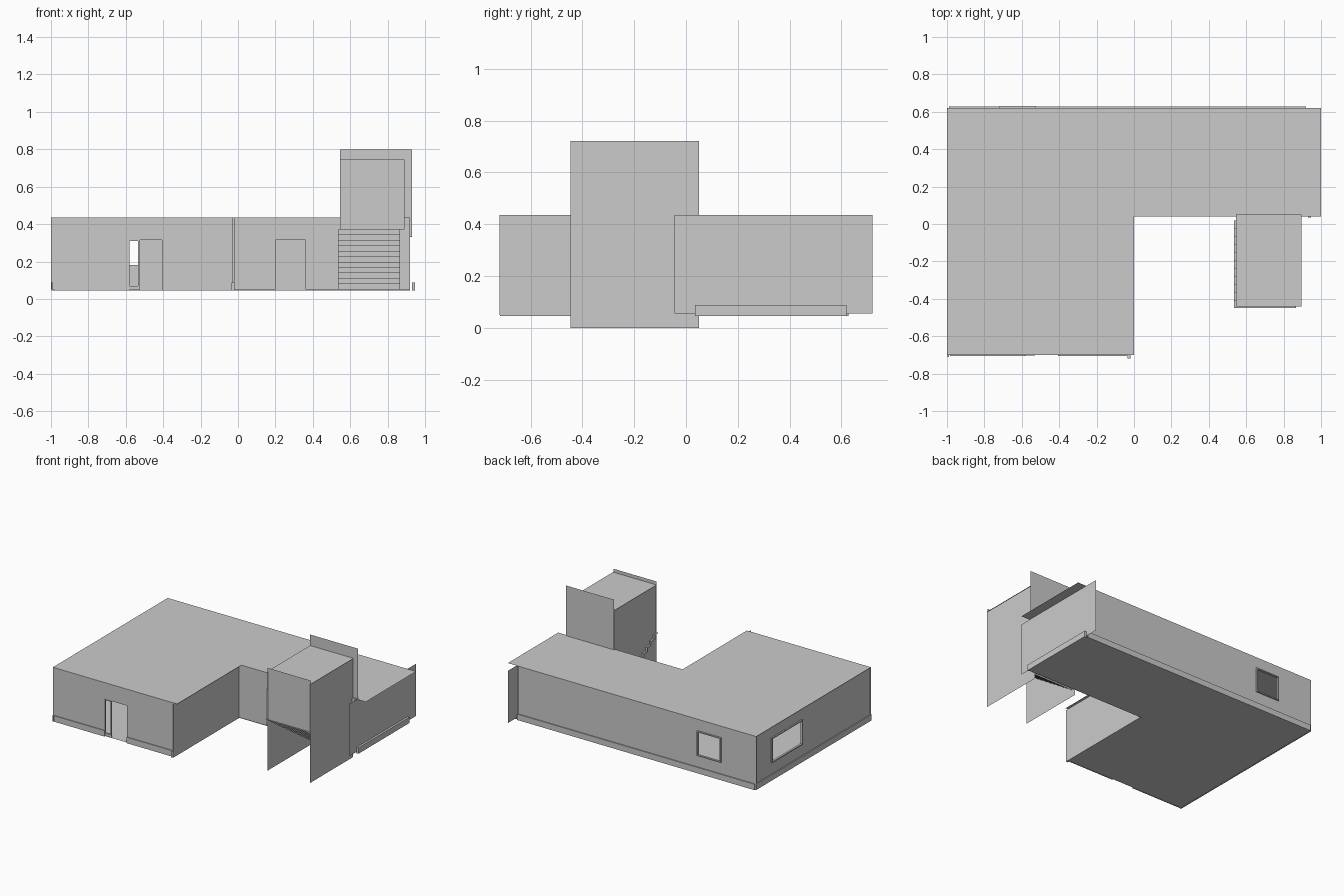
import bpy

if "Cube" in bpy.data.objects:
    bpy.data.objects.remove(bpy.data.objects["Cube"])


def add_mesh(name, verts, faces):
    me = bpy.data.meshes.new(name)
    me.from_pydata(verts, [], faces)
    me.update()
    ob = bpy.data.objects.new(name, me)
    bpy.context.collection.objects.link(ob)
    return ob


def sheet(name, axis, pos, u, v, holes=()):
    """Thin panel normal to an axis, with rectangular holes (u0, u1, v0, v1)."""
    us = sorted(set(u) | {c for h in holes for c in h[:2]})
    vs = sorted(set(v) | {c for h in holes for c in h[2:]})

    def point(a, b):
        co = [a, b]
        co.insert(axis, pos)
        return co

    verts = [point(a, b) for a in us for b in vs]
    n = len(vs)
    faces = []
    for i in range(len(us) - 1):
        for j in range(n - 1):
            a, b = (us[i] + us[i + 1]) / 2, (vs[j] + vs[j + 1]) / 2
            if any(h[0] < a < h[1] and h[2] < b < h[3] for h in holes):
                continue
            k = i * n + j
            faces.append((k, k + n, k + n + 1, k + 1))
    return add_mesh(name, verts, faces)


def box(name, x, y, z):
    verts = [(a, b, c) for a in x for b in y for c in z]
    faces = [(0, 1, 3, 2), (4, 6, 7, 5), (0, 4, 5, 1),
             (2, 3, 7, 6), (0, 2, 6, 4), (1, 5, 7, 3)]
    return add_mesh(name, verts, faces)


def frame(name, axis, depth, hole, t=0.008):
    """Four bars around an opening in a wall normal to x (0) or y (1)."""
    a, b, c, d = hole
    bars = [((a - t, a), (c - t, d + t)), ((b, b + t), (c - t, d + t)),
            ((a, b), (c - t, c)), ((a, b), (d, d + t))]
    for i, (u, z) in enumerate(bars):
        args = [u, z]
        args.insert(axis, depth)
        box(f"{name}_{i + 1}", *args)


X, Y, Z = 0, 1, 2
LOW, TOP = 0.05, 0.435

# L-shaped roof and floor
roof_l = [(-1, -.7), (0, -.7), (0, .04), (1, .04), (1, .62), (-1, .62)]
floor_l = [(-.99, -.7), (-.02, -.7), (-.02, .04), (.93, .04), (.93, .62), (-.99, .62)]
for name, outline, z in (("roof", roof_l, TOP), ("floor", floor_l, .047)):
    add_mesh(name, [(x, y, z) for x, y in outline], [tuple(range(6))])

# Openings
side_light = (-.58, -.535, .07, .31)
front_door = (-.525, -.405, LOW, .315)
wing_door = (.20, .36, LOW, .315)
back_window = (-.71, -.535, .18, .345)
left_window = (.09, .43, .18, .345)

# Outer walls
sheet("front_wall", Y, -.70, (-1, -.03), (LOW, TOP), [side_light, front_door])
sheet("wing_front_wall", Y, .04, (-.02, .92), (LOW, TOP), [wing_door])
sheet("back_wall", Y, .62, (-1, .92), (LOW, TOP), [back_window])
sheet("left_wall", X, -.99, (-.70, .62), (LOW, TOP), [left_window])
sheet("inner_side_wall", X, -.02, (-.72, .04), (LOW, TOP))
sheet("right_wall", X, .93, (-.045, .72), (.055, TOP))

# Window and side light frames
frame("back_window_frame", Y, (.615, .63), back_window)
frame("left_window_frame", X, (-1, -.985), left_window)
frame("side_light_frame", Y, (-.703, -.69), side_light, .005)

# Baseboards
base = (.045, .088)
box("front_baseboard_left", (-.985, -.58), (-.706, -.70), base)
box("front_baseboard_right", (-.405, -.03), (-.706, -.70), base)
box("back_baseboard", (-.99, .92), (.62, .627), base)
box("left_baseboard", (-.998, -.99), (-.71, .62), base)
box("inner_side_baseboard", (-.035, -.02), (-.718, .04), base)
box("right_baseboard", (.93, .945), (.035, .62), base)

# Stair tower panels and roof
sheet("tower_front_panel", Y, -.44, (.545, .89), (.37, .745))
sheet("tower_back_panel", Y, .05, (.545, .93), (.33, .80))
for name, x in (("left", .55), ("right", .89)):
    sheet(f"tower_{name}_wall", X, x, (-.445, .05), (0, .72))
sheet("tower_roof", Z, .72, (.545, .895), (-.44, .05))

# Open folded staircase rising toward the front
steps = 11
rise, run = .32 / steps, .47 / steps
profile = [(.02, LOW)]
for i in range(steps):
    y, z = profile[-1]
    profile += [(y, z + rise), (y - run, z + rise)]
verts = [(x, y, z) for y, z in profile for x in (.535, .865)]
faces = [(2 * i, 2 * i + 1, 2 * i + 3, 2 * i + 2) for i in range(len(profile) - 1)]
add_mesh("stairs", verts, faces)
